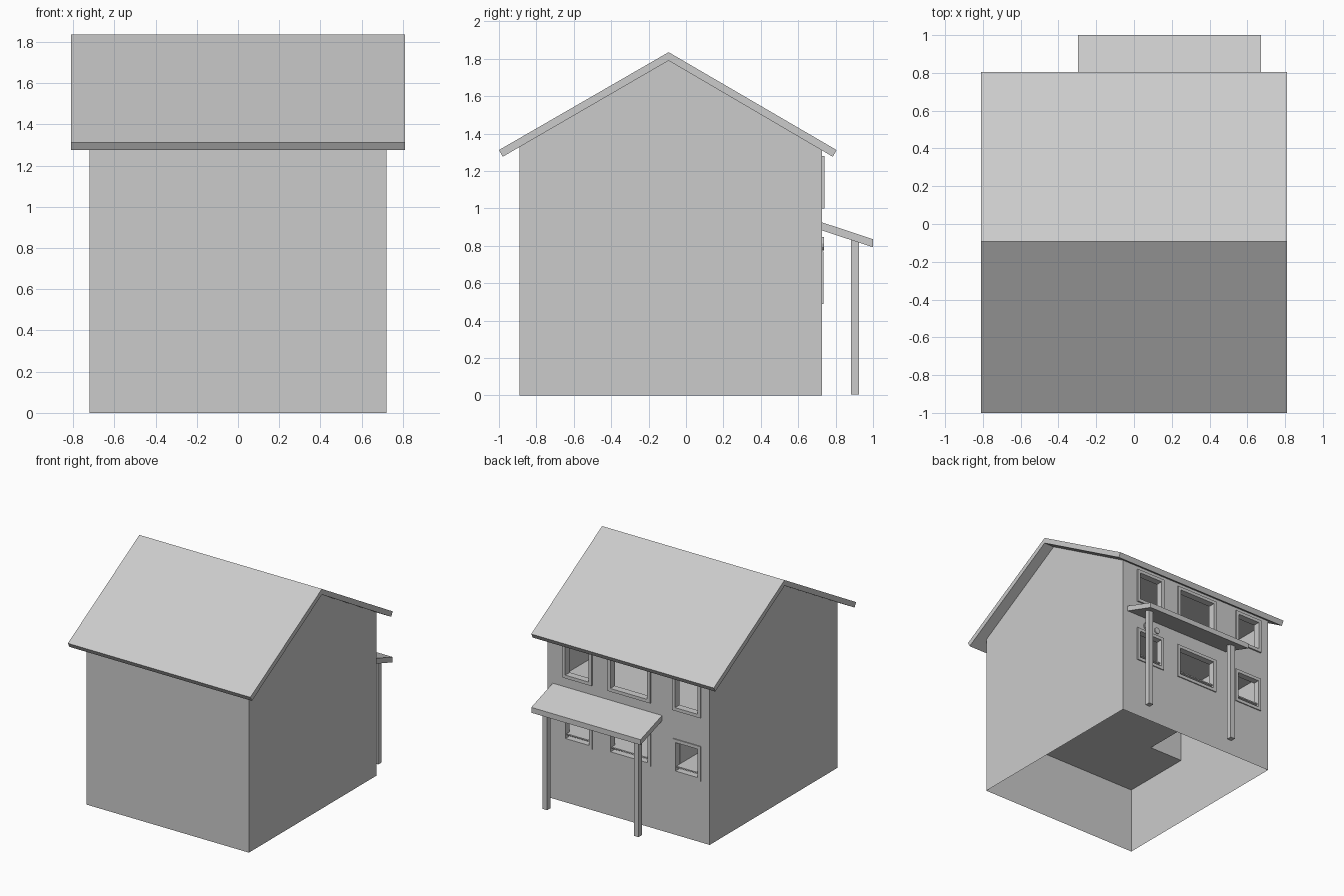
import bpy, bmesh, math

if "Cube" in bpy.data.objects:
    bpy.data.objects.remove(bpy.data.objects["Cube"])

# One plain grey for the whole house
grey = bpy.data.materials.new("plain_grey")
grey.diffuse_color = (0.6, 0.6, 0.6, 1)
grey.use_nodes = True
grey.node_tree.nodes["Principled BSDF"].inputs["Base Color"].default_value = grey.diffuse_color


def finish(name, bm, weld=True):
    if weld:
        bmesh.ops.remove_doubles(bm, verts=bm.verts, dist=1e-5)
        bmesh.ops.recalc_face_normals(bm, faces=bm.faces)
    me = bpy.data.meshes.new(name)
    bm.to_mesh(me)
    bm.free()
    me.materials.append(grey)
    ob = bpy.data.objects.new(name, me)
    bpy.context.collection.objects.link(ob)
    return ob


def face(bm, pts):
    return bm.faces.new([bm.verts.new(p) for p in pts])


def add_box(bm, x0, x1, y0, y1, z0, z1):
    geo = bmesh.ops.create_cube(bm, size=1)
    for v in geo["verts"]:
        v.co.x = x1 if v.co.x > 0 else x0
        v.co.y = y1 if v.co.y > 0 else y0
        v.co.z = z1 if v.co.z > 0 else z0


def box(name, *dims):
    bm = bmesh.new()
    add_box(bm, *dims)
    return finish(name, bm)


def extrude_x(name, profile, x0, x1):
    """Closed (y, z) profile swept along x."""
    bm = bmesh.new()
    f = face(bm, [(x0, y, z) for y, z in profile])
    geo = bmesh.ops.extrude_face_region(bm, geom=[f])["geom"]
    for v in geo:
        if isinstance(v, bmesh.types.BMVert):
            v.co.x = x1
    return finish(name, bm)


# Main dimensions
W, FRONT, BACK = 0.72, -0.89, 0.728
RIDGE_Y, WALL_TOP = -0.093, 1.79
SLOPE = math.tan(math.radians(30))
FRONT_TOP = WALL_TOP - SLOPE * (RIDGE_Y - FRONT)
BACK_TOP = WALL_TOP - SLOPE * (BACK - RIDGE_Y)

# Window grid on the back wall: odd cells are openings
XS = [-W, -0.645, -0.395, -0.2, 0.18, 0.32, 0.58, W]
ZS = [0, 0.49, 0.77, 1.0, 1.28, BACK_TOP]

# Thin wall shell, open at the bottom
bm = bmesh.new()
face(bm, [(-W, FRONT, 0), (W, FRONT, 0), (W, FRONT, FRONT_TOP), (-W, FRONT, FRONT_TOP)])
gable = [(FRONT, 0), (BACK, 0), (BACK, BACK_TOP), (RIDGE_Y, WALL_TOP), (FRONT, FRONT_TOP)]
face(bm, [(W, y, z) for y, z in gable])
face(bm, [(-W, y, z) for y, z in reversed(gable)])
for i in range(len(XS) - 1):
    for j in range(len(ZS) - 1):
        if not (i % 2 and j % 2):
            x0, x1, z0, z1 = XS[i], XS[i + 1], ZS[j], ZS[j + 1]
            face(bm, [(x1, BACK, z0), (x0, BACK, z0), (x0, BACK, z1), (x1, BACK, z1)])
finish("walls", bm, weld=False)

# Window frames: a flat ring extruded through the wall
T = 0.026
for i in (1, 3, 5):
    for j, out in ((1, 0.008), (3, 0.012)):
        x0, x1, z0, z1 = XS[i], XS[i + 1], ZS[j], ZS[j + 1]
        y0, y1 = BACK - 0.045, BACK + out
        bm = bmesh.new()
        rings = []
        for y, t in ((y0, 0), (y1, 0), (y1, T), (y0, T)):
            rings.append([bm.verts.new(p) for p in (
                (x0 + t, y, z0 + t), (x1 - t, y, z0 + t),
                (x1 - t, y, z1 - t), (x0 + t, y, z1 - t))])
        for a in range(4):
            for k in range(4):
                r, s, n = rings[a], rings[(a + 1) % 4], (k + 1) % 4
                bm.faces.new((r[k], r[n], s[n], s[k]))
        finish("window_frame", bm)

# Gabled roof
extrude_x("roof", [(-1.0, 1.312), (RIDGE_Y, 1.835), (0.805, 1.312),
                   (0.785, 1.276), (RIDGE_Y, 1.79), (-0.98, 1.276)], -0.81, 0.81)

# Inner floors and ceiling, with a stairwell in the lower floor
SX, SY, SY2 = -0.42, -0.30, 0.25
IN = BACK - 0.005
box("lower_floor_front", -W, W, FRONT, SY, 0.54, 0.55)
box("lower_floor_side", SX, W, SY, IN, 0.54, 0.55)
box("lower_floor_back", -W, SX, SY2, IN, 0.54, 0.55)
box("upper_floor", -W, W, FRONT, IN, 0.86, 0.90)
box("upper_ceiling", -W, W, FRONT, IN, 1.30, 1.31)
box("stair_wall_front", -W, SX, SY - 0.01, SY, 0.54, 0.86)
box("stair_wall_side", SX, SX + 0.01, SY, BACK - 0.05, 0.54, 0.86)

# Porch roof and posts
extrude_x("porch_roof", [(BACK, 0.925), (1.0, 0.835), (1.0, 0.792), (BACK, 0.882)],
          -0.297, 0.673)
for x in (-0.205, 0.606):
    box("porch_post", x - 0.021, x + 0.021, 0.882, 0.925, 0.005, 0.835)

# Small round wall plates above the lower window
for x, r in ((0.48, 0.036), (0.385, 0.025)):
    bm = bmesh.new()
    bmesh.ops.create_cone(bm, cap_ends=True, segments=12, radius1=r, radius2=r, depth=0.009)
    ob = finish("wall_plate", bm)
    ob.rotation_euler.x = math.pi / 2
    ob.location = (x, BACK + 0.0045, 0.812)
